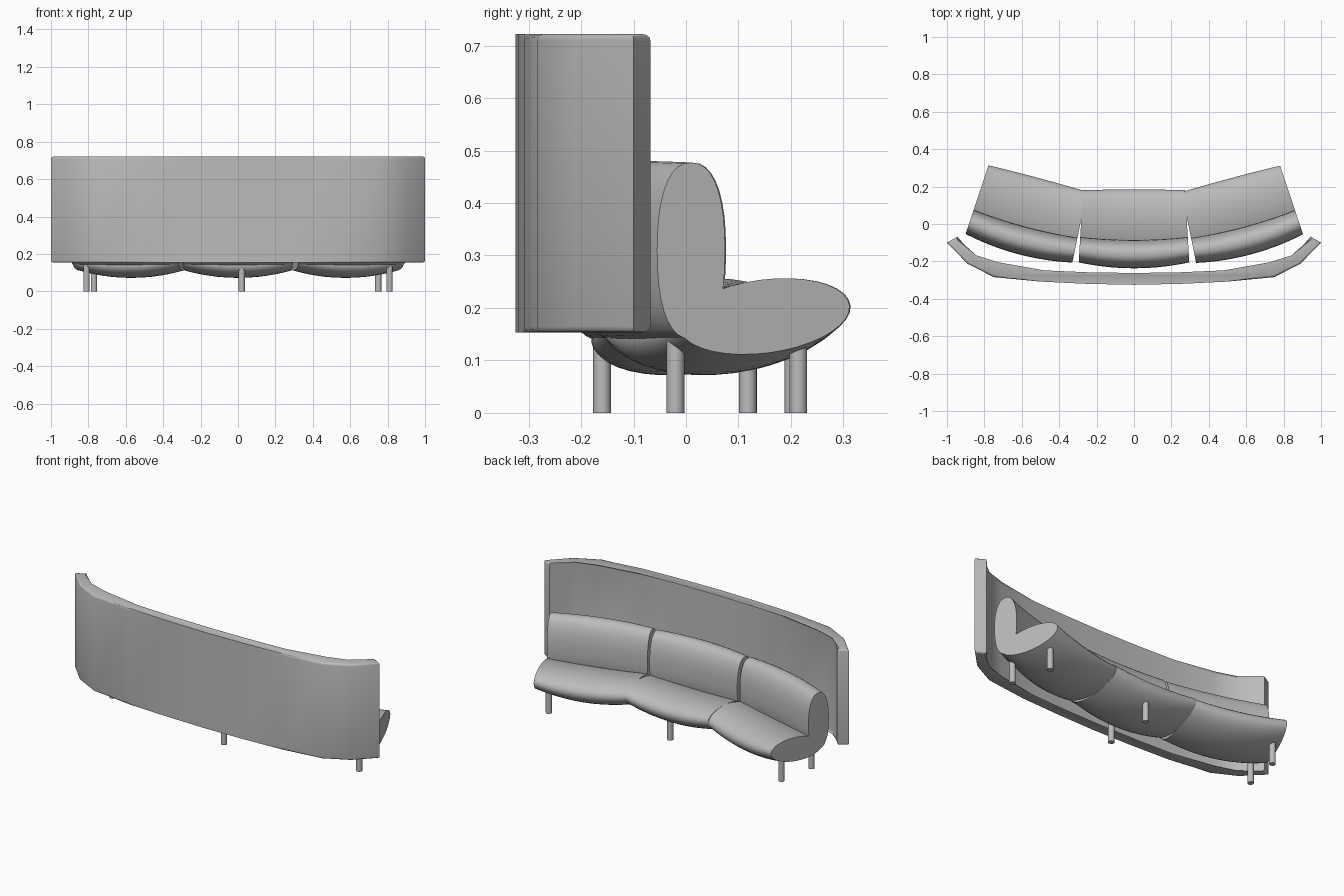
import bpy, bmesh, math
from mathutils import Matrix

if "Cube" in bpy.data.objects:
    bpy.data.objects.remove(bpy.data.objects["Cube"])

grey = bpy.data.materials.new("warm grey fabric")
grey.diffuse_color = (0.5, 0.5, 0.5, 1)
grey.use_nodes = True
grey.node_tree.nodes["Principled BSDF"].inputs["Base Color"].default_value = grey.diffuse_color


def finish(name, bm, angle=40):
    bmesh.ops.recalc_face_normals(bm, faces=bm.faces)
    me = bpy.data.meshes.new(name)
    bm.to_mesh(me)
    bm.free()
    me.materials.append(grey)
    ob = bpy.data.objects.new(name, me)
    bpy.context.collection.objects.link(ob)
    bpy.ops.object.select_all(action='DESELECT')
    ob.select_set(True)
    bpy.context.view_layer.objects.active = ob
    bpy.ops.object.shade_smooth_by_angle(angle=math.radians(angle))
    return ob


def oval(a, hy, hz, power):
    """Point on a superellipse."""
    c, s = math.cos(a), math.sin(a)
    return (hy * math.copysign(abs(c) ** (2 / power), c),
            hz * math.copysign(abs(s) ** (2 / power), s))


def cushion(name, section, place, rings=16, sides=36):
    """Loft a cross-section along x; section(t, angle) gives (y, z)."""
    bm = bmesh.new()
    loops = []
    for i in range(rings + 1):
        t = -math.cos(math.pi * i / rings)
        loop = []
        for j in range(sides):
            y, z = section(t, 2 * math.pi * j / sides)
            loop.append(bm.verts.new((t * (0.284 - 0.06 * y), y, z)))
        loops.append(loop)
    for a, b in zip(loops, loops[1:]):
        for j in range(sides):
            k = (j + 1) % sides
            bm.faces.new((a[j], a[k], b[k], b[j]))
    bm.faces.new(loops[0])
    bm.faces.new(loops[-1])
    bm.transform(place)
    return finish(name, bm)


def seat_section(t, a):
    # tilted oval whose underside sags in the middle
    s = 1 - t * t
    y, z = oval(a, 0.172 + 0.012 * s, 0.070 + 0.014 * s, 2.0)
    r = math.radians(7)
    y, z = y * math.cos(r) - z * math.sin(r), y * math.sin(r) + z * math.cos(r)
    return y + 0.022 - 0.008 * s, z + 0.184 - 0.026 * s


def back_section(t, a):
    # upright oval that bows backwards in the middle
    s = 1 - t * t
    y, z = oval(a, 0.068 + 0.008 * s, 0.168 + 0.003 * s, 2.35)
    return y - 0.125 - 0.024 * s, z + 0.309


# three seat and back cushions, outer pairs turned inward
for side, x, y, turn in (("left", -0.565, 0.057, -15), ("middle", 0, -0.012, 0),
                         ("right", 0.568, 0.055, 15)):
    place = Matrix.Translation((x, y, 0)) @ Matrix.Rotation(math.radians(turn), 4, 'Z')
    cushion(side + "_seat_cushion", seat_section, place)
    cushion(side + "_back_cushion", back_section, place)

# curved screen behind the cushions: half outlines mirrored in x
outer = [(0, -0.325), (0.25, -0.32), (0.5, -0.308), (0.75, -0.284), (0.89, -0.212), (1.0, -0.100)]
inner = [(0.945, -0.068), (0.85, -0.178), (0.725, -0.217), (0.48, -0.248), (0.25, -0.258), (0, -0.262)]
half = outer + inner
outline = half + [(-x, y) for x, y in reversed(half) if x > 0]
bm = bmesh.new()
bottom = [bm.verts.new((x, y, 0.153)) for x, y in outline]
top = [bm.verts.new((x, y, 0.722)) for x, y in outline]
n = len(outline)
for i in range(n):
    j = (i + 1) % n
    bm.faces.new((bottom[i], bottom[j], top[j], top[i]))
caps = [bm.faces.new(bottom), bm.faces.new(top)]
rim = list({e for f in caps for e in f.edges})
bmesh.ops.bevel(bm, geom=rim, offset=0.012, segments=3, profile=0.5, affect='EDGES')
finish("curved_screen", bm, 45)

# six round legs
for side, x_back, y_back, x_front, y_front in (("left", -0.81, -0.02, -0.77, 0.205),
                                               ("middle", 0.02, -0.16, 0.02, 0.118),
                                               ("right", 0.81, -0.02, 0.75, 0.214)):
    for part, x, y in (("back", x_back, y_back), ("front", x_front, y_front)):
        bm = bmesh.new()
        bmesh.ops.create_cone(bm, cap_ends=True, segments=20, radius1=0.017, radius2=0.017,
                              depth=0.155, matrix=Matrix.Translation((x, y, 0.0775)))
        finish(side + "_" + part + "_leg", bm)
